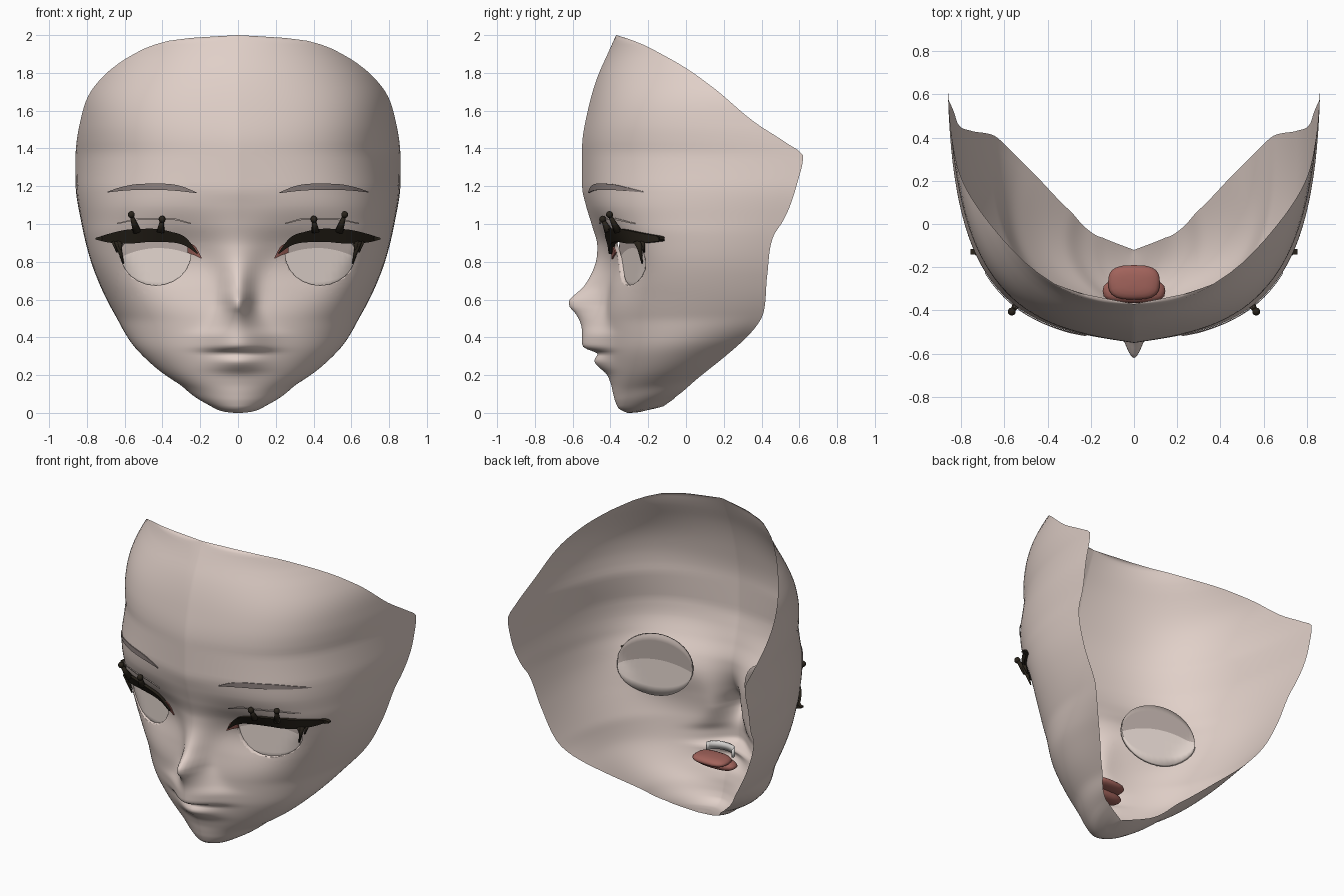
import bpy, bmesh, math
from mathutils import Vector
from mathutils.bvhtree import BVHTree

if "Cube" in bpy.data.objects:
    bpy.data.objects.remove(bpy.data.objects["Cube"])


def material(name, rgb):
    m = bpy.data.materials.new(name)
    m.diffuse_color = (*rgb, 1)
    m.use_nodes = True
    m.node_tree.nodes["Principled BSDF"].inputs["Base Color"].default_value = m.diffuse_color
    return m


SKIN = material("skin", (0.75, 0.63, 0.58))
EYE = material("eye_white", (0.77, 0.67, 0.62))
EYE_SHADE = material("eye_shaded_white", (0.46, 0.39, 0.36))
BROW = material("brow_grey", (0.28, 0.23, 0.22))
LASH = material("lash_dark", (0.022, 0.017, 0.011))
RED = material("mouth_red", (0.36, 0.125, 0.105))
TEETH = material("teeth_white", (0.68, 0.66, 0.64))


def interp(table, q, k):
    """Smooth interpolation of column k in a table sorted by column 0."""
    q = min(max(q, table[0][0]), table[-1][0])
    i = 0
    while i < len(table) - 2 and q > table[i + 1][0]:
        i += 1

    def slope(j):
        return (table[j + 1][k] - table[j][k]) / (table[j + 1][0] - table[j][0])

    def tangent(j):
        if j == 0:
            return slope(0)
        if j == len(table) - 1:
            return slope(j - 1)
        a, b = slope(j - 1), slope(j)
        ha, hb = table[j][0] - table[j - 1][0], table[j + 1][0] - table[j][0]
        m = (a * hb + b * ha) / (ha + hb)
        lim = 2.5 * min(abs(a), abs(b))
        return 0 if a * b <= 0 else max(-lim, min(lim, m))
    h = table[i + 1][0] - table[i][0]
    t = (q - table[i][0]) / h
    return (table[i][k] * (2 * t**3 - 3 * t * t + 1) + table[i + 1][k] * (3 * t * t - 2 * t**3)
            + h * (tangent(i) * (t**3 - 2 * t * t + t) + tangent(i + 1) * (t**3 - t * t)))


# centre line of the face: (row, y); rows below 0 run back under the chin
PROFILE = [(-.19, -.12), (-.1, -.21), (0, -.31), (.015, -.345), (.05, -.37), (.1, -.385), (.16, -.40),
           (.21, -.425), (.245, -.465), (.275, -.485), (.295, -.478), (.31, -.465), (.325, -.49),
           (.345, -.54), (.37, -.55), (.42, -.55), (.48, -.56), (.53, -.588), (.565, -.617),
           (.59, -.62), (.62, -.595), (.66, -.55), (.72, -.51), (.8, -.478), (.88, -.47), (1, -.50),
           (1.1, -.53), (1.2, -.55), (1.4, -.55), (1.6, -.52), (1.8, -.46), (1.9, -.415), (2, -.37)]
# the same line without nose and lips, and the width of what stands out from it
BASE = [(0, -.31), (.04, -.35), (.1, -.378), (.2, -.405), (.35, -.432), (.5, -.437), (.65, -.422),
        (.8, -.408), (.9, -.425), (1, -.475), (1.1, -.525), (1.2, -.55)]
WIDTH = [(.1, .14), (.2, .14), (.28, .13), (.34, .15), (.4, .15), (.46, .11), (.52, .08), (.58, .065),
         (.65, .07), (.75, .09), (.85, .13), (1, .2), (1.2, .3)]
# open back edge: (z, x, y)
EDGE = [(.035, 0, -.12), (.07, .13, -.07), (.185, .3, .065), (.31, .45, .22), (.385, .535, .305),
        (.45, .595, .365), (.53, .65, .41), (.73, .75, .43), (.94, .815, .465), (1.01, .83, .51),
        (1.22, .86, .59), (1.36, .86, .62), (1.43, .855, .53), (1.52, .84, .39), (1.735, .755, .127),
        (1.825, .665, 0), (1.905, .54, -.14), (1.955, .42, -.24), (1.985, .25, -.32), (2, 0, -.37)]
EDGE_Z = [(-.19, .035), (-.1, .045), (0, .075), (.1, .16), (.3, .34), (.5, .515), (.7, .7), (2, 2)]
# cross-section handles: (row, a, b, c, d)
SHAPE = [(-.19, .6, 1.1, .5, .03), (0, .6, 1.15, .5, .03), (.2, .62, 1.42, .4, .03),
         (.5, .52, 1.1, .2, .03), (.85, .57, 1.04, .06, .03), (1.2, .52, .97, .09, .06),
         (1.6, .5, .9, .18, .06), (2, .4, .75, .45, .06)]


def skin_point(q, t):
    z0 = q if q >= 0 else .035 * (q / -.19) ** 1.5
    z1 = interp(EDGE_Z, q, 1)
    xb, yb = interp(EDGE, z1, 1), interp(EDGE, z1, 2)
    a, b, c, d = (interp(SHAPE, q, k) for k in (1, 2, 3, 4))
    front = interp(PROFILE, q, 1)
    y0 = interp(BASE, q, 1) if 0 < q < 1.2 else front
    w1, w2, w3 = 3 * t * (1 - t) ** 2, 3 * t * t * (1 - t), t ** 3
    x = xb * (a * w1 + b * w2 + w3)
    y = y0 * (1 - t) ** 3 + (y0 + d * (yb - y0)) * w1 + (y0 + c * (yb - y0)) * w2 + yb * w3
    y += (front - y0) * math.exp(-(x / interp(WIDTH, q, 1)) ** 2)
    z = z0 + (z1 - z0) * t * t
    if y < .1:  # eye socket
        y += .05 * math.exp(-((x - .40) / .2) ** 2 - ((z - .79) / .15) ** 2)
    return Vector((x, y, z))


def finish(name, bm, mats, smooth=True, mirror=True):
    me = bpy.data.meshes.new(name)
    bm.to_mesh(me)
    bm.free()
    ob = bpy.data.objects.new(name, me)
    bpy.context.collection.objects.link(ob)
    for m in mats:
        me.materials.append(m)
    for p in me.polygons:
        p.use_smooth = smooth
    if mirror:
        ob.modifiers.new("mirror", 'MIRROR').use_clip = True
    return ob


def grid(bm, rows):
    vs = [[bm.verts.new(p) for p in r] for r in rows]
    return [[bm.faces.new((u[j], d[j], d[j + 1], u[j + 1])) for j in range(len(u) - 1)]
            for u, d in zip(vs, vs[1:])]


# face shell (right half, mirrored)
rows_q = [2, 1.998, 1.994, 1.985, 1.97] + [1.95 - .025 * i for i in range(34)]
rows_q += [1.1 - .0125 * i for i in range(89)] + [-.015 - .025 * i for i in range(7)] + [-.19]
bm = bmesh.new()
grid(bm, [[skin_point(q, (j / 44) ** 1.2) for j in range(45)] for q in rows_q])
bmesh.ops.remove_doubles(bm, verts=bm.verts, dist=1e-4)
tree = BVHTree.FromBMesh(bm)


def skin_y(x, z):
    hit = tree.ray_cast(Vector((x, -2, z)), Vector((0, 1, 0)))[0]
    return hit.y if hit else 0.0


# eye opening: cut the outline edge by edge, remove the inside, turn the rim inwards
outline = []
for i in range(24):
    c, s = math.cos(i * math.tau / 24), math.sin(i * math.tau / 24)
    if s > 0:
        c, s = math.copysign(abs(c) ** .6, c), s ** .6
    outline.append(Vector((.435 + .185 * c, 0, .84 + (.08 if s > 0 else .165) * s)))


def eye_zone():
    for f in bm.faces:
        m = f.calc_center_median()
        if .15 < m.x < .72 and .6 < m.z < 1 and m.y < .1:
            yield f, m


inside, planes = [f for f, m in eye_zone()], []
for p, n in zip(outline, outline[1:] + outline[:1]):
    d = n - p
    planes.append((p, Vector((d.z, 0, -d.x)).normalized()))
    geom = list({g for f in inside for g in (f, *f.edges, *f.verts)})
    bmesh.ops.bisect_plane(bm, geom=geom, dist=1e-5, plane_co=p, plane_no=planes[-1][1])
    inside = [f for f, m in eye_zone() if all((m - o).dot(k) < 0 for o, k in planes)]
bmesh.ops.delete(bm, geom=inside, context='FACES')
rim = [e for e in bm.edges if e.is_boundary
       and all(.2 < v.co.x < .66 and .62 < v.co.z < .96 and v.co.y < .1 for v in e.verts)]
for v in bmesh.ops.extrude_edge_only(bm, edges=rim)["geom"]:
    if isinstance(v, bmesh.types.BMVert):
        v.co.y += .02
finish("face_shell", bm, [SKIN])

# eye plates, darker above a curved line
bm = bmesh.new()
cols = [.415 - .22 * math.cos(math.pi * (j + .15) / 18.3) for j in range(19)]
rows = []
for k in range(9):
    row = []
    for x in cols:
        h = .2 * math.sqrt(max(0, 1 - ((x - .415) / .22) ** 2))
        lo, hi = .835 - h, .835 + h
        mid = min(max(.873 - 1.2 * (x - .42) ** 2, lo), hi)
        z = hi + (mid - hi) * k / 4 if k < 4 else mid + (lo - mid) * (k - 4) / 4
        y = -.355 + .33 * (x - .2)
        row.append((x, max(y, skin_y(x, z) + .012), z))
    rows.append(row)
for k, strip in enumerate(grid(bm, rows)):
    for f in strip:
        f.material_index = 1 if k < 4 else 0
eye = finish("eye_plate", bm, [EYE, EYE_SHADE])
sol = eye.modifiers.new("thickness", 'SOLIDIFY')
sol.thickness, sol.offset = .02, -1


def ribbon(name, pts, mat, out, cap=1.0, n=32):
    """Plate following the skin; pts are (x, low z, high z)."""
    bm = bmesh.new()
    rings = []
    for i in range(n + 1):
        x = pts[0][0] + (pts[-1][0] - pts[0][0]) * i / n
        lo, hi = interp(pts, x, 1), interp(pts, x, 2)
        yl, yh = min(skin_y(x, lo) - .004, cap), min(skin_y(x, hi) - .004, cap)
        rings.append([bm.verts.new(p) for p in
                      ((x, yl - out, lo), (x, yh - out, hi), (x, yh, hi), (x, yl, lo))])
    for a, b in zip(rings, rings[1:]):
        for k in range(4):
            bm.faces.new((a[k], b[k], b[(k + 1) % 4], a[(k + 1) % 4]))
    bm.faces.new(rings[0])
    bm.faces.new(rings[-1][::-1])
    bmesh.ops.recalc_face_normals(bm, faces=bm.faces)
    return finish(name, bm, [mat], smooth=False)


ribbon("eyebrow", [(.22, 1.163, 1.168), (.3, 1.173, 1.2), (.42, 1.18, 1.214), (.52, 1.18, 1.212),
                   (.62, 1.175, 1.195), (.69, 1.167, 1.172)], BROW, .005)
ribbon("upper_lash", [(.215, .84, .85), (.27, .88, .922), (.36, .903, .96), (.46, .905, .975),
                      (.57, .897, .972), (.67, .90, .952), (.755, .918, .926)], LASH, .025, -.115)
ribbon("eye_corner", [(.192, .815, .82), (.225, .832, .88), (.268, .848, .9)], RED, .008)
ribbon("eyelid_crease", [(.25, 1.0, 1.006), (.36, 1.022, 1.032), (.5, 1.022, 1.032),
                         (.64, 1.0, 1.006)], SKIN, .006)


def spike(name, a, b, r1, r2, ball=0):
    """Tapered lash from a to b, with an optional knob at its end."""
    a, b = Vector(a), Vector(b)
    bm = bmesh.new()
    cone = bmesh.ops.create_cone(bm, segments=8, radius1=r1, radius2=r2, depth=(b - a).length, cap_ends=True)
    rot = (b - a).to_track_quat('Z', 'Y')
    for v in cone["verts"]:
        v.co = rot @ v.co + (a + b) / 2
    if ball:
        for v in bmesh.ops.create_uvsphere(bm, u_segments=10, v_segments=6, radius=ball)["verts"]:
            v.co += b
    finish(name, bm, [LASH])


# lash tufts above and spikes at the outer corner
for x, x2, z2, y2 in ((.41, .402, 1.025, -.43), (.535, .565, 1.05, -.405)):
    spike("lash_tuft", (x, skin_y(x, .96) - .03, .96), (x2, min(y2, skin_y(x2, z2) - .022), z2),
          .022, .009, .019)
for x, x2, z2, r in ((.64, .607, .79, .018), (.625, .622, .83, .014), (.66, .64, .85, .012)):
    spike("lower_lash", (x, skin_y(x, .91) - .022, .91), (x2, skin_y(x2, z2) - .015, z2), r, .004)

# tongue and mouth floor, rounded boxes
bm = bmesh.new()
for loc, size in (((0, -.27, .33), (.12, .08, .028)), ((0, -.31, .295), (.145, .055, .035))):
    for v in bmesh.ops.create_uvsphere(bm, u_segments=20, v_segments=10, radius=1)["verts"]:
        c = v.co
        c = (math.copysign(abs(c.x) ** .7, c.x), math.copysign(abs(c.y) ** .7, c.y), c.z)
        v.co = Vector([p * s + o for p, s, o in zip(c, size, loc)])
finish("tongue", bm, [RED], mirror=False)

# teeth arc
bm = bmesh.new()
angles = [math.radians(-90 + 15 * i) for i in range(13)]
grid(bm, [[(.1 * math.sin(a), -.35 - .07 * math.cos(a), z) for a in angles] for z in (.38, .33)])
teeth = finish("teeth", bm, [TEETH], mirror=False)
teeth.modifiers.new("thickness", 'SOLIDIFY').thickness = .012
